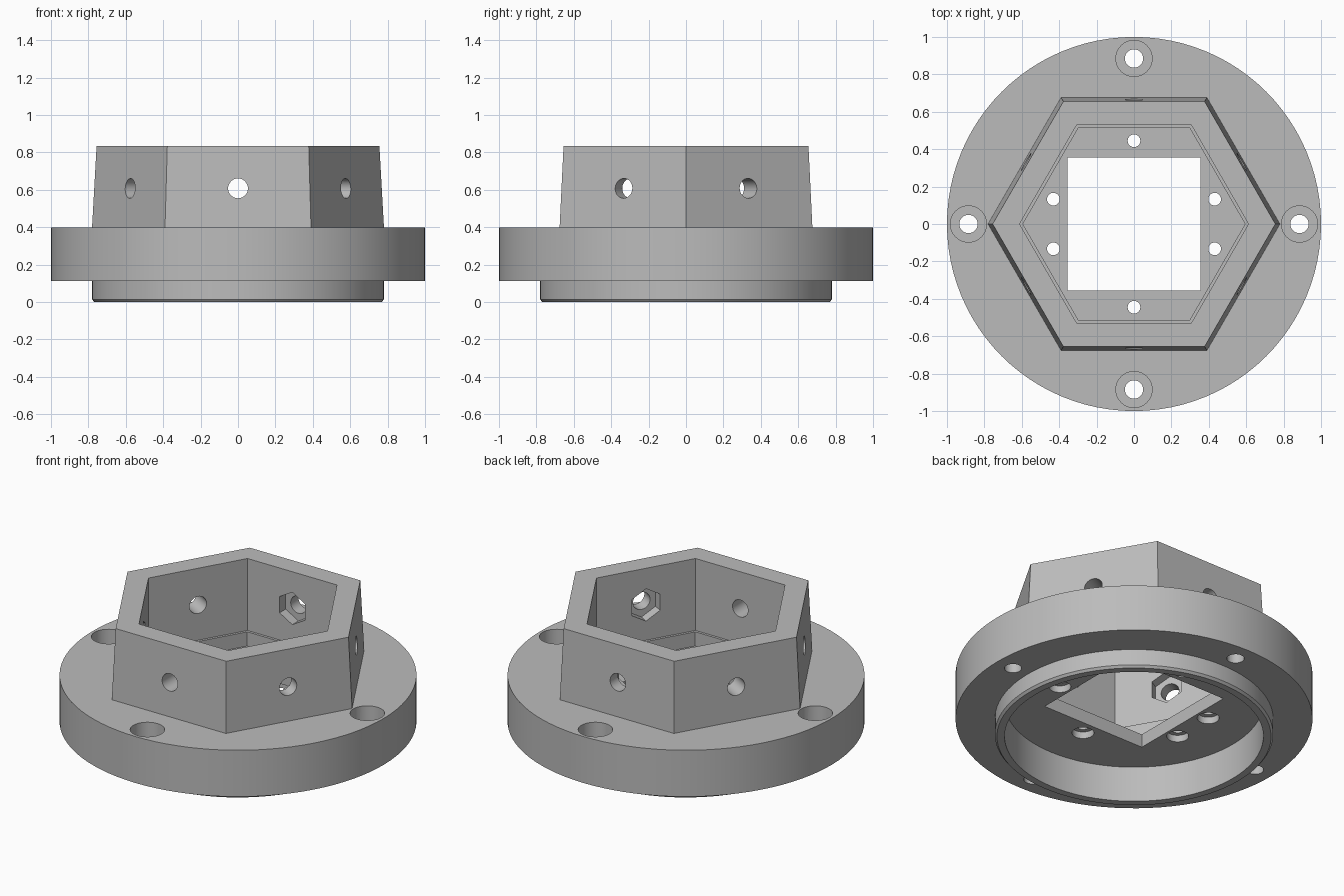
import bpy, bmesh, math
from mathutils import Matrix, Vector

if "Cube" in bpy.data.objects:
    bpy.data.objects.remove(bpy.data.objects["Cube"])

# Single matte grey
grey = bpy.data.materials.new("matte_grey")
grey.use_nodes = True
colour = (0.5, 0.5, 0.5, 1)
grey.diffuse_color = colour
grey.node_tree.nodes["Principled BSDF"].inputs["Base Color"].default_value = colour


def make(name, bm):
    bmesh.ops.recalc_face_normals(bm, faces=bm.faces)
    mesh = bpy.data.meshes.new(name)
    bm.to_mesh(mesh)
    bm.free()
    mesh.materials.append(grey)
    obj = bpy.data.objects.new(name, mesh)
    bpy.context.collection.objects.link(obj)
    return obj


def prism(name, sides, r0, r1, start, end, spin=0.0):
    """Prism or frustum between two points, corners turned by spin."""
    start, end = Vector(start), Vector(end)
    axis = end - start
    bm = bmesh.new()
    bmesh.ops.create_cone(bm, cap_ends=True, segments=sides, radius1=r0, radius2=r1,
                          depth=axis.length)
    # put the first corner on local +x, then apply the requested turn
    first = max(bm.verts, key=lambda v: (round(v.co.x, 4), v.co.y)).co
    turn = Matrix.Rotation(spin - math.atan2(first.y, first.x), 4, 'Z')
    aim = Matrix.Identity(4)
    if abs(axis.z) < 1e-6:
        side = Vector((0, 0, 1)).cross(axis.normalized())
        aim = Matrix((Vector((0, 0, 1)), side, axis.normalized())).transposed().to_4x4()
        # local x becomes world up, local z follows the axis
    bm.transform(Matrix.Translation((start + end) / 2) @ aim @ turn)
    return make(name, bm)


def boolean(target, tool, operation='DIFFERENCE'):
    tool.hide_render = True
    mod = target.modifiers.new("cut", 'BOOLEAN')
    mod.operation, mod.object, mod.solver = operation, tool, 'EXACT'
    bpy.ops.object.select_all(action='DESELECT')
    bpy.context.view_layer.objects.active = target
    target.select_set(True)
    bpy.ops.object.modifier_apply(modifier=mod.name)
    bpy.data.objects.remove(tool)


# Round flange with a chamfered spigot and a recess beneath
profile = [(0, .22), (.725, .22), (.725, 0), (.768, 0), (.78, .014),
           (.78, .113), (1, .113), (1, .4), (0, .4)]
bm = bmesh.new()
verts = [bm.verts.new((r, 0, z)) for r, z in profile]
edges = [bm.edges.new(p) for p in zip(verts, verts[1:])]
bmesh.ops.spin(bm, geom=verts + edges, cent=(0, 0, 0), axis=(0, 0, 1),
               angle=math.tau, steps=96, use_duplicate=False)
bmesh.ops.remove_doubles(bm, verts=bm.verts, dist=1e-4)
body = make("hexagonal_flange_mount", bm)

# Tapered six-sided collar, its foot buried in the flange
boolean(body, prism("collar", 6, .782, .756, (0, 0, .37), (0, 0, .835)), 'UNION')

# Collar cavity with a narrow ledge, then the square window
boolean(body, prism("cavity", 6, .612, .612, (0, 0, .39), (0, 0, 1)))
boolean(body, prism("lower_cavity", 6, .594, .594, (0, 0, .302), (0, 0, .6)))
half = .355 * math.sqrt(2)
boolean(body, prism("window", 4, half, half, (0, 0, .1), (0, 0, .5), math.pi / 4))

# Counterbored flange bolt holes
for i in range(4):
    a = i * math.pi / 2
    x, y = .885 * math.cos(a), .885 * math.sin(a)
    boolean(body, prism("bolt_hole", 32, .049, .049, (x, y, 0), (x, y, .5)))
    boolean(body, prism("bolt_bore", 32, .097, .097, (x, y, .26), (x, y, .5)))

# Floor screw holes, bored wider from below
floor_holes = [(0, .445), (0, -.445)] + [(sx * .431, sy * .133) for sx in (1, -1) for sy in (1, -1)]
for x, y in floor_holes:
    boolean(body, prism("screw_hole", 24, .034, .034, (x, y, .1), (x, y, .4)))
    boolean(body, prism("screw_bore", 24, .062, .062, (x, y, .1), (x, y, .262)))

# Cross holes with nut pockets on the inside of every collar wall
for i in range(6):
    a = math.radians(30 + 60 * i)
    d = Vector((math.cos(a), math.sin(a), 0))
    up = Vector((0, 0, .608))
    boolean(body, prism("wall_hole", 32, .053, .053, d * .45 + up, d * .8 + up))
    boolean(body, prism("nut_pocket", 6, .1, .1, d * .45 + up, d * .59 + up))

bpy.ops.object.select_all(action='DESELECT')
bpy.context.view_layer.objects.active = body
body.select_set(True)
bpy.ops.object.shade_smooth_by_angle(angle=math.radians(20))
